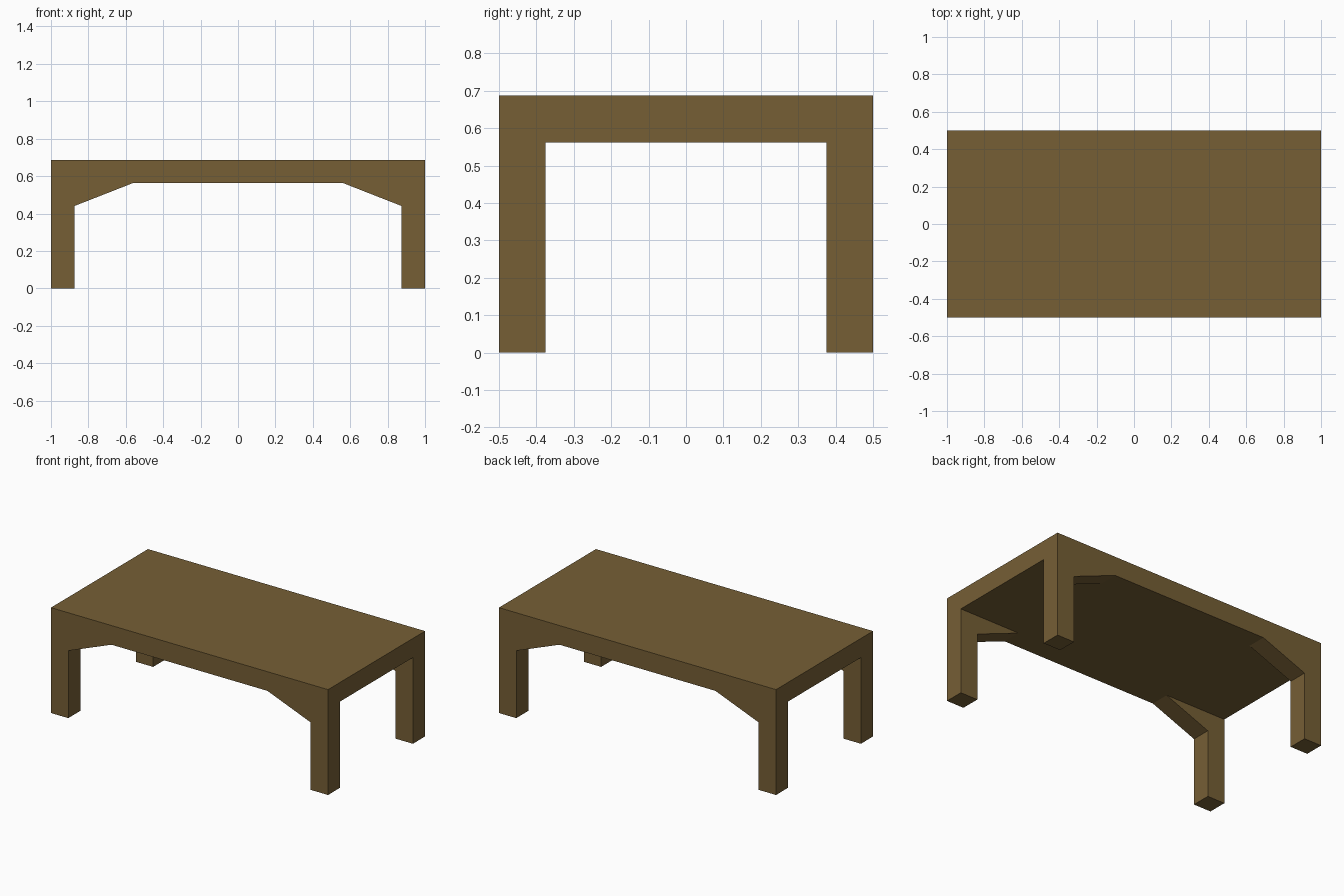
import bpy
import bmesh

cube = bpy.data.objects.get("Cube")
if cube:
    bpy.data.objects.remove(cube, do_unlink=True)

# Brown wood
wood = bpy.data.materials.new("brown_wood")
wood.use_nodes = True
colour = (0.181, 0.114, 0.036, 1.0)
wood.diffuse_color = colour
bsdf = next(n for n in wood.node_tree.nodes if n.type == "BSDF_PRINCIPLED")
bsdf.inputs["Base Color"].default_value = colour

HALF_X, HALF_Y = 1.0, 0.5
LEG = 0.125           # leg thickness
UNDER, TOP = 0.5625, 0.6875
BRACE_X, BRACE_Z = 0.5625, 0.44


def prism(name, profile, y0, y1):
    """Extrude an (x, z) profile from y0 to y1."""
    bm = bmesh.new()
    face = bm.faces.new([bm.verts.new((x, y0, z)) for x, z in profile])
    ext = bmesh.ops.extrude_face_region(bm, geom=[face])
    verts = [g for g in ext["geom"] if isinstance(g, bmesh.types.BMVert)]
    bmesh.ops.translate(bm, verts=verts, vec=(0, y1 - y0, 0))
    bmesh.ops.recalc_face_normals(bm, faces=bm.faces)
    mesh = bpy.data.meshes.new(name)
    bm.to_mesh(mesh)
    bm.free()
    mesh.materials.append(wood)
    obj = bpy.data.objects.new(name, mesh)
    bpy.context.collection.objects.link(obj)
    return obj


# Tabletop slab
prism("tabletop", [(-HALF_X, UNDER), (HALF_X, UNDER), (HALF_X, TOP), (-HALF_X, TOP)],
      -HALF_Y, HALF_Y)

# Four square legs, each with a sloped brace along the long side
leg_profile = [(HALF_X, 0), (HALF_X, UNDER), (BRACE_X, UNDER),
               (HALF_X - LEG, BRACE_Z), (HALF_X - LEG, 0)]
for side, sx in (("left", 1), ("right", -1)):
    for end, sy in (("front", -1), ("back", 1)):
        prism(f"{end}_{side}_leg", [(sx * x, z) for x, z in leg_profile],
              sy * HALF_Y, sy * (HALF_Y - LEG))
